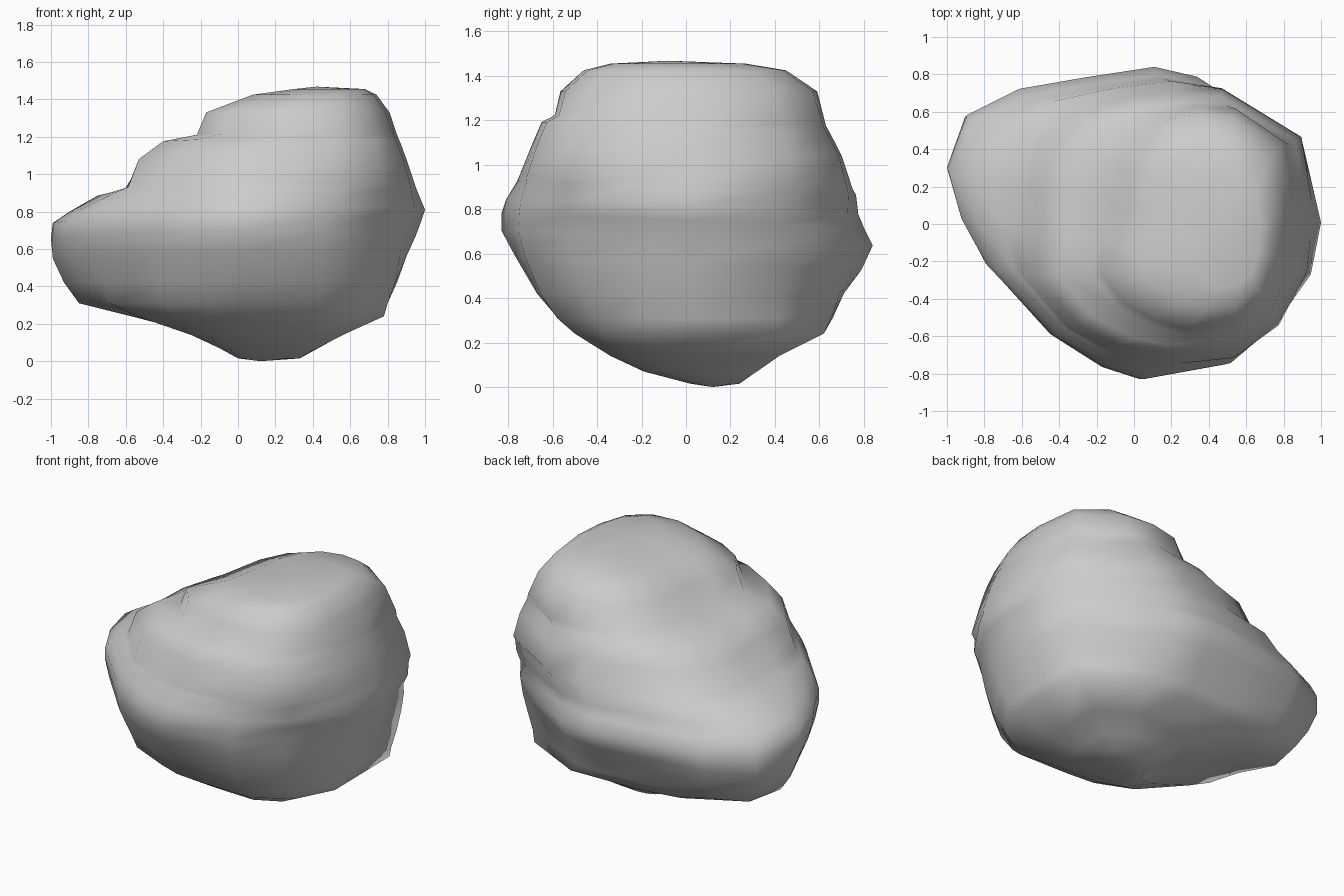
import bpy, bmesh
from mathutils import Vector

if "Cube" in bpy.data.objects:
    bpy.data.objects.remove(bpy.data.objects["Cube"])

# Plan outlines, anticlockwise: the wide waist and the rounder upper lobe
WAIST = [(1, .03), (.88, .45), (.36, .78), (.13, .84), (-.25, .78), (-.6, .71), (-.88, .57), (-1, .3),
         (-.94, .05), (-.8, -.2), (-.44, -.58), (-.16, -.76), (.05, -.83), (.49, -.74), (.72, -.53), (.93, -.25)]
LOBE = [(.81, .05), (.75, .39), (.52, .56), (.34, .59), (.15, .54), (.03, .44), (-.05, .28), (-.09, .1),
        (-.13, -.1), (-.17, -.27), (-.05, -.42), (.1, -.51), (.27, -.57), (.52, -.54), (.69, -.42), (.78, -.2)]

# Height, x range, y range, blend from waist to lobe, corner fullness
LAYERS = [
    (.015, 0, .33, .02, .24, 1, 0),
    (.07, -.1, .43, -.19, .32, .8, .2),
    (.14, -.25, .56, -.34, .42, .8, .3),
    (.24, -.57, .78, -.5, .62, .4, .3),
    (.31, -.85, .8, -.58, .66, .1, .3),
    (.42, -.93, .85, -.67, .71, 0, .25),
    (.56, -.99, .9, -.77, .79, 0, .15),
    (.67, -1, .95, -.83, .84, 0, .05),
    (.75, -.99, .98, -.83, .8, 0, .03),
    (.81, -.9, 1, -.81, .775, .1, .05),
    (.895, -.75, .965, -.76, .765, .25, .1),
    (.92, -.61, .955, -.75, .75, .45, .12),
    (1.07, -.53, .905, -.69, .7, .55, .15),
    (1.165, -.4, .87, -.65, .65, .7, .12),
    (1.2, -.22, .855, -.59, .63, .9, .1),
    (1.33, -.17, .81, -.565, .59, 1, .05),
    (1.425, .08, .74, -.46, .45, 1, .05),
    (1.455, .3, .68, -.34, .27, 1, 0),
]


def span(values):
    lo, hi = min(values), max(values)
    return [2 * (v - lo) / (hi - lo) - 1 for v in values]


def unit(points):
    return [Vector(p) for p in zip(span([p[0] for p in points]), span([p[1] for p in points]))]


def ring(z, x0, x1, y0, y1, blend, full):
    pts = [a.lerp(b, blend) for a, b in zip(unit(WAIST), unit(LOBE))]
    pts = unit([p * (1 + full * abs(p.x * p.y)) for p in unit(pts)])
    slope = .04 if .5 < z < 1.25 else 0  # ledges dip towards the back
    out = []
    for p in pts:
        y = (y0 + y1) / 2 + p.y * (y1 - y0) / 2
        out.append(((x0 + x1) / 2 + p.x * (x1 - x0) / 2, y, z - slope * y))
    return out


# Stepped boulder lofted from the layers
bm = bmesh.new()
rings = [[bm.verts.new(p) for p in ring(*layer)] for layer in LAYERS]
n = len(WAIST)
for a, b in zip(rings, rings[1:]):
    for i in range(n):
        j = (i + 1) % n
        bm.faces.new((a[i], a[j], b[j], b[i]))
bottom = bm.verts.new((.12, .12, 0))
top = bm.verts.new((.42, -.08, 1.468))
for i in range(n):
    j = (i + 1) % n
    bm.faces.new((rings[0][j], rings[0][i], bottom))
    bm.faces.new((rings[-1][i], rings[-1][j], top))
bmesh.ops.recalc_face_normals(bm, faces=bm.faces)
for f in bm.faces:
    f.smooth = True
mesh = bpy.data.meshes.new("boulder")
bm.to_mesh(mesh)
bm.free()
bpy.context.collection.objects.link(bpy.data.objects.new("boulder", mesh))
